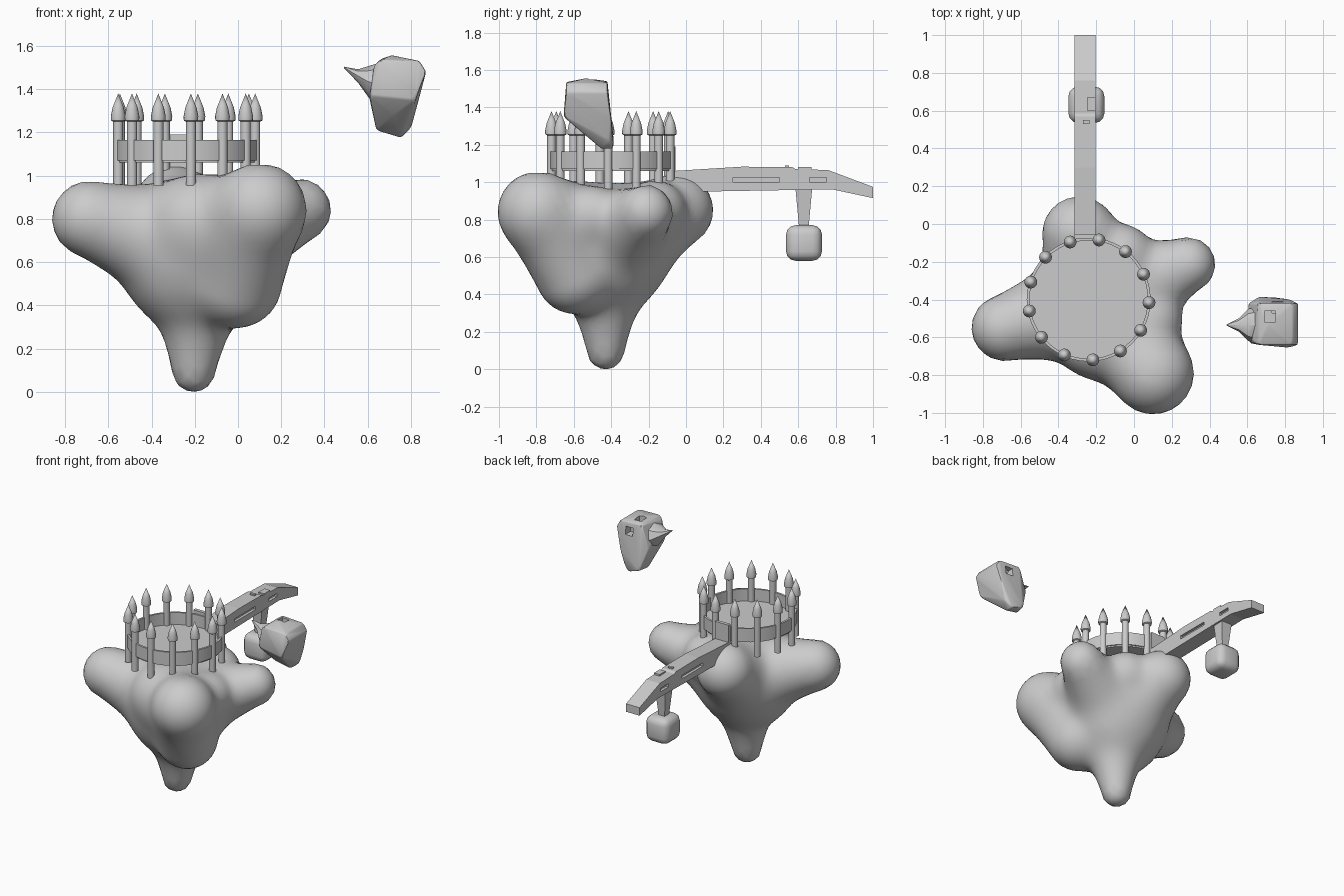
import bpy, bmesh, math
from mathutils import Vector

if "Cube" in bpy.data.objects:
    bpy.data.objects.remove(bpy.data.objects["Cube"])

RING = Vector((-0.24, -0.40, 0))


def finish(bm, name, angle=None):
    bmesh.ops.recalc_face_normals(bm, faces=bm.faces[:])
    me = bpy.data.meshes.new(name)
    bm.to_mesh(me)
    bm.free()
    ob = bpy.data.objects.new(name, me)
    bpy.context.collection.objects.link(ob)
    if angle:
        bpy.ops.object.select_all(action='DESELECT')
        ob.select_set(True)
        bpy.context.view_layer.objects.active = ob
        bpy.ops.object.shade_smooth_by_angle(angle=math.radians(angle))
    return ob


def lathe(name, profile, centre, n, angle=40, closed=False):
    # spin an (r, z) profile around a vertical axis
    bm = bmesh.new()
    vs = [bm.verts.new((centre.x + r, centre.y, z)) for r, z in profile]
    pairs = list(zip(vs, vs[1:])) + ([(vs[-1], vs[0])] if closed else [])
    es = [bm.edges.new(p) for p in pairs]
    bmesh.ops.spin(bm, geom=vs + es, cent=centre, axis=(0, 0, 1),
                   angle=math.tau, steps=n, use_merge=True)
    bmesh.ops.remove_doubles(bm, verts=bm.verts[:], dist=1e-5)
    return finish(bm, name, angle)


def box(name, lo, hi, taper=1.0, bevel=0.0, seg=2, angle=None):
    # box whose bottom is scaled by taper
    lo, hi = Vector(lo), Vector(hi)
    mid, size = (lo + hi) / 2, hi - lo
    bm = bmesh.new()
    bmesh.ops.create_cube(bm, size=1)
    for v in bm.verts:
        k = taper if v.co.z < 0 else 1
        v.co = mid + Vector((v.co.x * k * size.x, v.co.y * k * size.y, v.co.z * size.z))
    if bevel:
        bmesh.ops.bevel(bm, geom=bm.edges[:], offset=bevel, segments=seg,
                        profile=0.5, affect='EDGES')
    return finish(bm, name, angle)


def cut(ob, cutter):
    cutter.hide_render = True
    m = ob.modifiers.new("cut", 'BOOLEAN')
    m.operation = 'DIFFERENCE'
    m.object = cutter
    m.solver = 'EXACT'
    bpy.context.view_layer.objects.active = ob
    bpy.ops.object.modifier_apply(modifier=m.name)
    bpy.data.objects.remove(cutter)


# Floating island: smooth blend of tapered lobes, traced outward from the core
CORE = Vector((-0.2, -0.42, 0.65))
FRONT = Vector((0.10, -0.79, 0.84))
LOBES = [  # end point, end radius, start point, start radius
    ((-0.685, -0.55, 0.80), 0.175, CORE, 0.29),
    (FRONT, 0.195, CORE, 0.29),
    ((0.285, -0.215, 0.84), 0.145, CORE, 0.29),
    ((-0.29, -0.05, 0.85), 0.195, CORE, 0.29),
    ((0.0, -0.60, 0.50), 0.20, FRONT, 0.19),
    ((-0.2, -0.61, 0.79), 0.20, CORE, 0.25),
    ((-0.27, -0.45, 0.54), 0.21, CORE, 0.25),
    ((0.11, -0.50, 0.83), 0.135, CORE, 0.2),
    ((-0.06, -0.16, 0.85), 0.15, CORE, 0.2),
    ((-0.205, -0.43, 0.10), 0.10, Vector((-0.19, -0.43, 0.45)), 0.20),
]


def field(p, k=0.035):
    s = 0
    for b, rb, a, ra in LOBES:
        ab = Vector(b) - a
        t = min(1, max(0, (p - a).dot(ab) / ab.length_squared))
        s += math.exp(-((p - a - ab * t).length - ra - (rb - ra) * t) / k)
    return -k * math.log(s)


bm = bmesh.new()
bmesh.ops.create_icosphere(bm, subdivisions=5, radius=1)
for v in bm.verts:
    d = v.co.normalized()
    lo, hi = 0.0, 1.2
    for _ in range(15):
        mid = (lo + hi) / 2
        if field(CORE + d * mid) < 0:
            lo = mid
        else:
            hi = mid
    v.co = CORE + d * lo
    v.co.z = min(1.05, max(0, v.co.z))
finish(bm, "floating_island", 80)

# Arena floor and ring band
lathe("arena_floor", [(0, 1.06), (0.32, 1.06), (0.32, 1.075), (0, 1.075)], RING, 48)
lathe("ring_band", [(0.313, 1.07), (0.328, 1.07), (0.328, 1.165), (0.313, 1.165)],
      RING, 48, closed=True)

# Thirteen fence posts with pointed caps
for i in range(13):
    a = math.radians(-86) + math.tau * i / 13
    c = RING + Vector((math.cos(a), math.sin(a), 0)) * 0.32
    lathe("fence_post", [(0, 0.955), (0.023, 0.955), (0.023, 1.25), (0.033, 1.255),
                         (0.034, 1.275), (0.026, 1.315), (0, 1.38)], c, 16, 30)

# Bridge beam: side profile extruded across x, with recessed slots
bm = bmesh.new()
prof = [(-0.07, 0.96), (0.1, 0.95), (0.78, 0.962), (1.0, 0.915), (1.0, 0.975), (0.76, 1.065),
        (0.585, 1.07), (0.57, 1.08), (0.3, 1.083), (-0.07, 1.06)]
f = bm.faces.new([bm.verts.new((-0.315, y, z)) for y, z in prof])
g = bmesh.ops.extrude_face_region(bm, geom=[f])
bmesh.ops.translate(bm, verts=[v for v in g['geom'] if isinstance(v, bmesh.types.BMVert)],
                    vec=(0.112, 0, 0))
bridge = finish(bm, "bridge_beam")
for y0, y1 in ((0.25, 0.50), (0.66, 0.75)):
    for x in (-0.315, -0.203):
        cut(bridge, box("slot_cutter", (x - 0.02, y0, 1.0), (x + 0.02, y1, 1.025)))
box("bridge_end_wall", (-0.315, -0.08, 1.0), (-0.203, -0.055, 1.19))
box("bridge_step", (-0.25, 0.60, 1.05), (-0.203, 0.67, 1.08))
box("bridge_lip", (-0.27, 0.53, 1.07), (-0.235, 0.55, 1.09))

# Hanging weight below the bridge
box("hanger_stem", (-0.30, 0.585, 0.75), (-0.215, 0.675, 0.97), taper=0.55)
box("hanging_block", (-0.347, 0.535, 0.58), (-0.157, 0.727, 0.77), bevel=0.05, seg=3, angle=60)

# Drifting rock: angular hull with a slanted foot
bm = bmesh.new()
pts = [(0.66, -0.64, 1.535), (0.84, -0.64, 1.53), (0.84, -0.42, 1.53), (0.66, -0.42, 1.54),
       (0.71, -0.53, 1.557), (0.63, -0.62, 1.51), (0.87, -0.64, 1.48), (0.87, -0.42, 1.48),
       (0.61, -0.63, 1.37), (0.82, -0.655, 1.35), (0.605, -0.42, 1.37), (0.83, -0.40, 1.33),
       (0.64, -0.47, 1.21), (0.66, -0.385, 1.21), (0.80, -0.41, 1.22), (0.755, -0.39, 1.177),
       (0.75, -0.45, 1.177), (0.72, -0.57, 1.28)]
for p in pts:
    bm.verts.new(p)
bmesh.ops.convex_hull(bm, input=bm.verts[:])
bmesh.ops.delete(bm, geom=[v for v in bm.verts if not v.link_faces], context='VERTS')
bmesh.ops.bevel(bm, geom=bm.edges[:], offset=0.008, segments=2, profile=0.5,
                affect='EDGES', clamp_overlap=True)
rock = finish(bm, "drifting_rock", 35)
cut(rock, box("top_pit_cutter", (0.69, -0.52, 1.49), (0.75, -0.46, 1.60)))
cut(rock, box("back_pit_cutter", (0.73, -0.47, 1.44), (0.79, -0.35, 1.50)))

# Rock beak: shrinking rings toward a pointed tip
bm = bmesh.new()
rings = []
for x, z0, z1, w in ((0.66, 1.32, 1.525, 0.10), (0.605, 1.36, 1.507, 0.085),
                     (0.555, 1.43, 1.492, 0.035), (0.49, 1.498, 1.504, 0.003)):
    rings.append([bm.verts.new((x, -0.535 + w * math.cos(t),
                                (z0 + z1) / 2 + (z1 - z0) / 2 * math.sin(t)))
                  for t in (math.tau * j / 8 for j in range(8))])
for a, b in zip(rings, rings[1:]):
    for j in range(8):
        bm.faces.new((a[j], a[(j + 1) % 8], b[(j + 1) % 8], b[j]))
bm.faces.new(rings[0])
bm.faces.new(rings[-1])
finish(bm, "rock_beak", 40)
